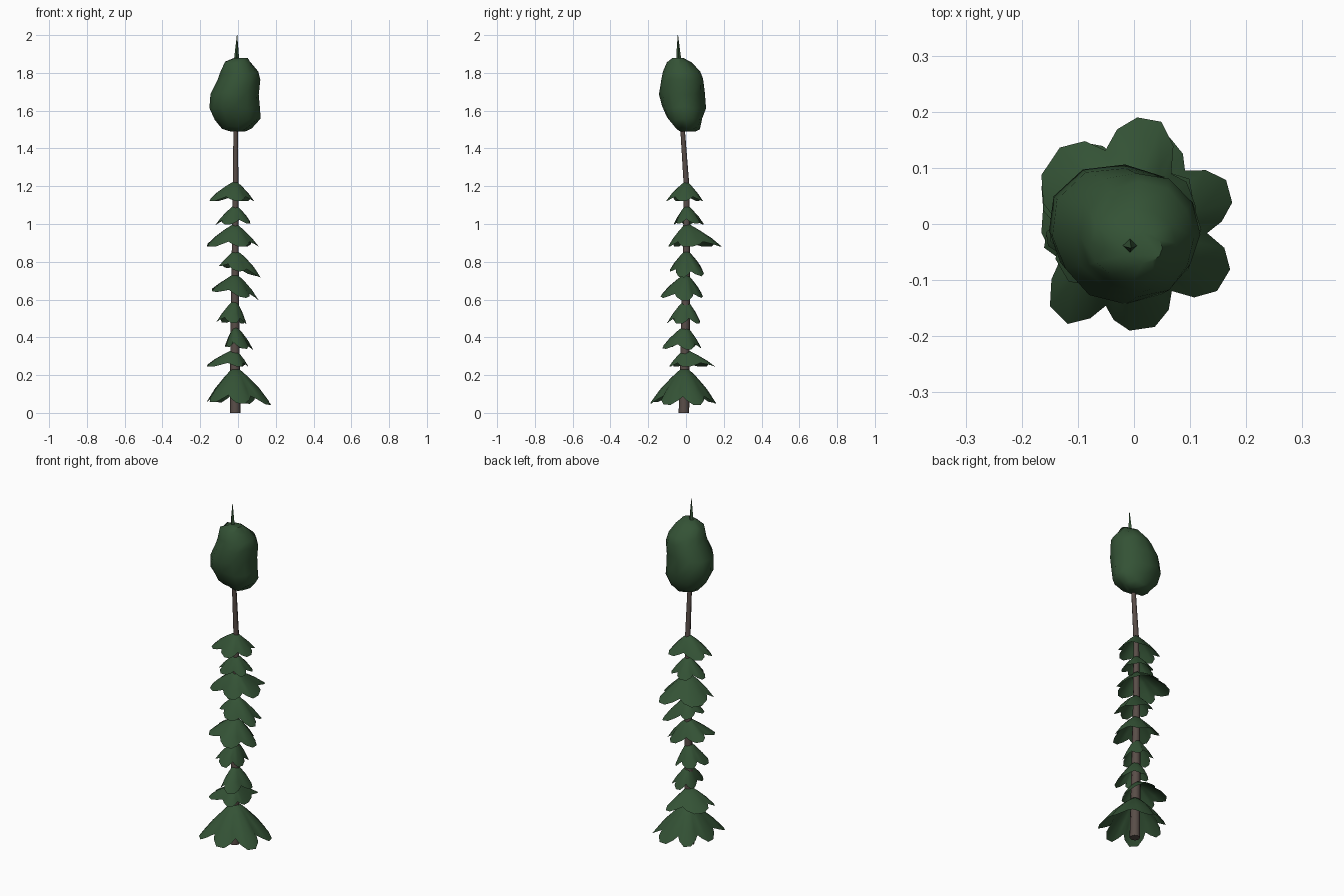
import bpy, bmesh, math, random

if "Cube" in bpy.data.objects:
    bpy.data.objects.remove(bpy.data.objects["Cube"])

random.seed(4)


def material(name, rgb):
    m = bpy.data.materials.new(name)
    m.diffuse_color = (*rgb, 1)
    m.use_nodes = True
    m.node_tree.nodes["Principled BSDF"].inputs["Base Color"].default_value = m.diffuse_color
    return m


GREEN = material("needle green", (0.034, 0.085, 0.036))
BROWN = material("bark brown", (0.100, 0.075, 0.065))


def finish(name, bm, mat, angle=50):
    me = bpy.data.meshes.new(name)
    bm.to_mesh(me)
    bm.free()
    ob = bpy.data.objects.new(name, me)
    bpy.context.collection.objects.link(ob)
    me.materials.append(mat)
    bpy.ops.object.select_all(action='DESELECT')
    bpy.context.view_layer.objects.active = ob
    ob.select_set(True)
    bpy.ops.object.shade_smooth_by_angle(angle=math.radians(angle))
    return ob


def loft(name, rings, mat, cap_start=True, cap_end=True, angle=50):
    """Join rings of points with quads, optionally closing the ends."""
    bm = bmesh.new()
    rows = [[bm.verts.new(p) for p in r] for r in rings]
    for a, b in zip(rows, rows[1:]):
        n = len(a)
        for i in range(n):
            bm.faces.new((a[i], a[(i + 1) % n], b[(i + 1) % n], b[i]))
    if cap_start:
        bm.faces.new(rows[0][::-1])
    if cap_end:
        bm.faces.new(rows[-1])
    bmesh.ops.recalc_face_normals(bm, faces=bm.faces)
    return finish(name, bm, mat, angle)


def circle(x, y, z, r, n):
    return [(x + r * math.cos(math.tau * i / n), y + r * math.sin(math.tau * i / n), z)
            for i in range(n)]


# Slightly bent trunk: x, y, z, radius
trunk = [(-0.015, -0.011, 0, 0.028), (-0.016, -0.004, 0.4, 0.024),
         (-0.015, 0.002, 0.8, 0.019), (-0.013, 0.003, 1.2, 0.015),
         (-0.012, -0.018, 1.5, 0.012), (-0.009, -0.035, 1.86, 0.011)]
loft("trunk", [circle(*p, 8) for p in trunk], BROWN)

# Pointed leader at the top
loft("top_spire", [circle(-0.009, -0.035, 1.82, 0.017, 4),
                   circle(-0.007, -0.040, 1.90, 0.011, 4),
                   circle(-0.005, -0.043, 2.0, 0.001, 4)], GREEN)


def trunk_at(z):
    for a, b in zip(trunk, trunk[1:]):
        if z <= b[2]:
            t = (z - a[2]) / (b[2] - a[2])
            return a[0] + t * (b[0] - a[0]), a[1] + t * (b[1] - a[1])


# One lobe across its width: angle fraction, reach, drop
LOBE = [(0.0, 0.73, 0.78), (0.16, 0.89, 0.88), (0.37, 1.0, 1.0),
        (0.63, 1.0, 1.0), (0.84, 0.89, 0.88)]


def skirt(name, apex, left, right, front, back, rim, lean, lobes, phase, diagonal):
    """Drooping branch whorl, stretched to its reach on each side."""
    cx, cy = trunk_at(apex)
    star = []
    for k in range(lobes):
        jitter = random.uniform(0.95, 1.02)
        for f, r, d in LOBE:
            a = math.tau * (k + f - 0.5) / lobes + phase
            r = r if f == 0 else r * jitter
            c, s = math.cos(a), math.sin(a)
            if c * s > 0:       # extra reach towards two opposite corners
                r *= 1 + (diagonal[c < 0] - 1) * math.sin(2 * a) ** 2
            star.append((r * c, r * s, d))
    xs, ys = [p[0] for p in star], [p[1] for p in star]
    sx = (abs((left + cx) / min(xs)), (right - cx) / max(xs))
    sy = (abs((front + cy) / min(ys)), (back - cy) / max(ys))
    rings = []
    for t, drop in ((0.07, 0.0), (0.38, 0.29), (0.72, 0.64), (1.0, 1.0)):
        ring = []
        for x, y, d in star:
            r = math.hypot(x, y)
            even = (1 - t) * 0.97 / r + t        # lobes fade out towards the trunk
            px = x * t * even * sx[x > 0]
            py = y * t * even * sy[y > 0]
            z = apex - (apex - rim) * drop * ((1 - t) * 0.9 + t * d) + lean * px / 0.1 * t
            ring.append((cx + px, cy + py, z))
        rings.append(ring)
    loft(name, rings, GREEN, cap_start=True, cap_end=False, angle=60)


# apex, left, right, front, back, rim height, lean, lobes, phase, corner reach
tiers = [
    (0.240, 0.165, 0.175, 0.190, 0.160, 0.052, -0.005, 7, 0.38, (1.08, 1.2)),
    (0.335, 0.165, 0.055, 0.090, 0.155, 0.245, 0.000, 5, 1.25, (1.2, 1.0)),
    (0.460, 0.070, 0.080, 0.125, 0.080, 0.345, -0.010, 5, 0.20, (1.05, 0.85)),
    (0.600, 0.115, 0.045, 0.100, 0.075, 0.475, -0.005, 5, 0.90, (1.0, 1.2)),
    (0.735, 0.140, 0.110, 0.135, 0.090, 0.620, -0.020, 5, 0.00, (1.0, 1.1)),
    (0.860, 0.100, 0.120, 0.085, 0.095, 0.755, -0.028, 5, -0.30, (1.2, 1.0)),
    (1.000, 0.165, 0.110, 0.095, 0.190, 0.880, 0.000, 5, 1.25, (1.12, 0.9)),
    (1.100, 0.120, 0.065, 0.065, 0.095, 1.000, 0.005, 5, 0.60, (1.0, 1.12)),
    (1.225, 0.150, 0.085, 0.105, 0.090, 1.122, 0.000, 5, 1.10, (1.2, 0.9)),
]
for i, tier in enumerate(tiers):
    skirt(f"branch_whorl_{i + 1}", *tier)

# Lumpy closed crown: height, left, right, front, back
crown = [
    (1.490, -0.04, 0.04, -0.03, 0.05), (1.510, -0.085, 0.075, -0.055, 0.075),
    (1.560, -0.125, 0.118, -0.105, 0.085), (1.620, -0.150, 0.118, -0.125, 0.100),
    (1.690, -0.142, 0.112, -0.140, 0.096), (1.760, -0.108, 0.118, -0.130, 0.093),
    (1.800, -0.094, 0.110, -0.122, 0.075), (1.850, -0.078, 0.075, -0.100, 0.030),
    (1.880, -0.020, 0.050, -0.070, -0.015),
]
rings = []
N = 12
for j, (z, l, r, f, b) in enumerate(crown):
    ring = []
    for i in range(N):
        a = math.tau * i / N
        c, s = math.cos(a), math.sin(a)
        k = random.uniform(0.97, 1.03)
        if 1.54 < z < 1.72:     # one fuller corner low on the crown
            k += 0.14 * max(0, math.cos(a - 2.3)) ** 6
        ring.append(((l + r) / 2 + c * k * (r - l) / 2, (f + b) / 2 + s * k * (b - f) / 2,
                     z + (random.uniform(-0.01, 0.01) if 0 < j < len(crown) - 1 else 0)))
    rings.append(ring)
loft("crown", rings, GREEN)
